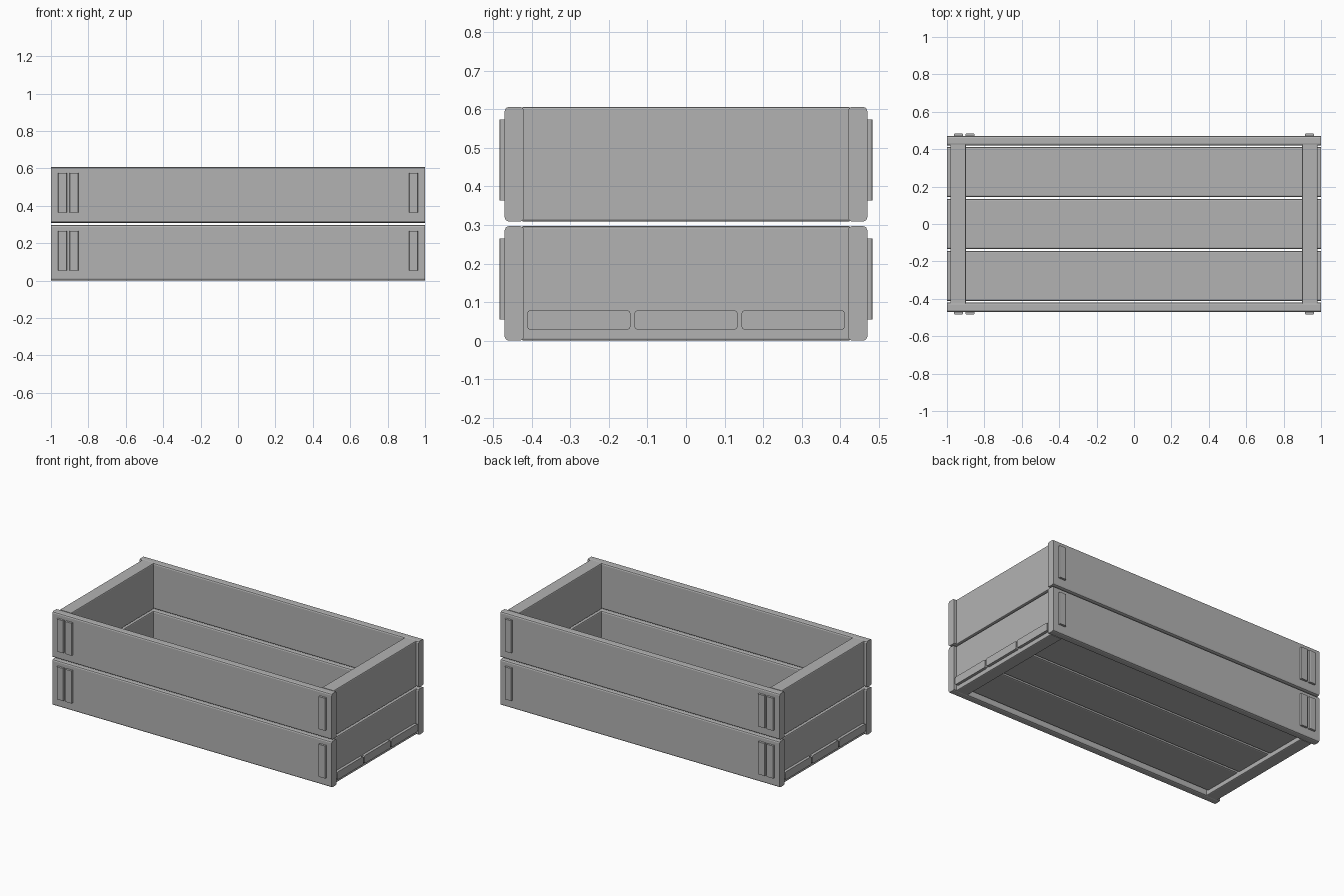
import bpy, bmesh

cube = bpy.data.objects.get("Cube")
if cube:
    bpy.data.objects.remove(cube, do_unlink=True)

grey = bpy.data.materials.new("grey_wood")
grey.use_nodes = True
colour = (0.45, 0.45, 0.45, 1)
grey.diffuse_color = colour
grey.node_tree.nodes["Principled BSDF"].inputs["Base Color"].default_value = colour


def board(name, xs, ys, zs, axis, bevel):
    """Box between the given limits, with the edges along one axis eased."""
    bm = bmesh.new()
    bmesh.ops.create_cube(bm, size=1)
    for v in bm.verts:
        for i, (low, high) in enumerate((xs, ys, zs)):
            v.co[i] = low if v.co[i] < 0 else high
    long_edges = [e for e in bm.edges
                  if abs((e.verts[0].co - e.verts[1].co).normalized()[axis]) > 0.9]
    bmesh.ops.bevel(bm, geom=long_edges, offset=bevel, segments=2,
                    profile=0.5, affect='EDGES')
    bmesh.ops.recalc_face_normals(bm, faces=bm.faces)
    mesh = bpy.data.meshes.new(name)
    bm.to_mesh(mesh)
    bm.free()
    mesh.materials.append(grey)
    obj = bpy.data.objects.new(name, mesh)
    bpy.context.collection.objects.link(obj)


def span(a, b, sign):
    return tuple(sorted((a * sign, b * sign)))


height, pitch = 0.297, 0.309

for tier, z in (("lower", 0), ("upper", pitch)):
    # Long side boards with upright battens near their ends
    for side, s in (("front", -1), ("back", 1)):
        board(f"{tier}_{side}_board", (-1, 1), span(0.42, 0.47, s),
              (z, z + height), 0, 0.01)
        for n, x in enumerate((-0.938, -0.877, 0.938)):
            board(f"{tier}_{side}_batten_{n + 1}", (x - 0.024, x + 0.024),
                  span(0.465, 0.484, s), (z + 0.055, z + 0.265), 2, 0.006)
    # End boards set in between the sides
    for side, s in (("right", -1), ("left", 1)):
        board(f"{tier}_{side}_end_board", span(0.898, 0.982, s),
              (-0.424, 0.424), (z, z + height), 1, 0.006)

# Floor slats pass through the lower end boards
for n in range(3):
    y = (n - 1) * 0.278
    board(f"floor_slat_{n + 1}", (-1, 1), (y - 0.134, y + 0.134),
          (0.028, 0.079), 0, 0.009)
